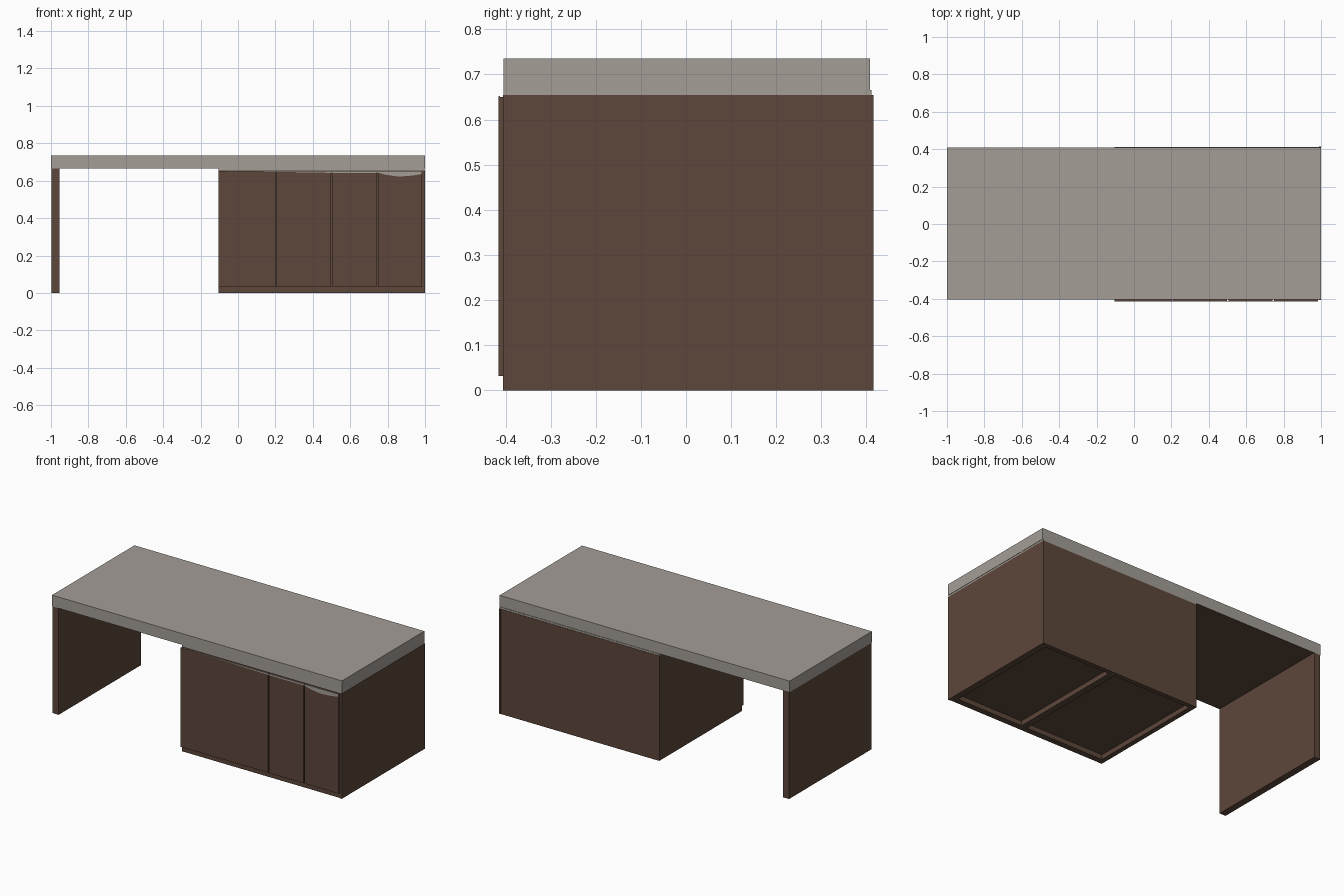
import bpy, bmesh

if "Cube" in bpy.data.objects:
    bpy.data.objects.remove(bpy.data.objects["Cube"])


def material(name, rgb):
    m = bpy.data.materials.new(name)
    m.diffuse_color = (*rgb, 1)
    m.use_nodes = True
    m.node_tree.nodes["Principled BSDF"].inputs["Base Color"].default_value = m.diffuse_color
    return m


brown = material("dark_brown_wood", (0.11, 0.063, 0.044))
grey = material("warm_grey_top", (0.37, 0.34, 0.305))


def finish(name, bm, mats):
    bmesh.ops.recalc_face_normals(bm, faces=bm.faces)
    me = bpy.data.meshes.new(name)
    bm.to_mesh(me)
    bm.free()
    for m in mats:
        me.materials.append(m)
    ob = bpy.data.objects.new(name, me)
    bpy.context.collection.objects.link(ob)
    return ob


def box(name, x, y, z, *mats):
    """Box from (min, max) ranges on each axis."""
    bm = bmesh.new()
    bmesh.ops.create_cube(bm, size=1)
    for v in bm.verts:
        v.co = [r[0] if c < 0 else r[1] for c, r in zip(v.co, (x, y, z))]
    return finish(name, bm, mats)


Y0, Y1 = -0.403, 0.41      # front and back of the panels
CX0, CX1 = -0.105, 0.998   # cabinet sides
ZT = 0.665                 # underside of the top

# Desk top: grey with a brown underside
top = box("desk_top", (-1, 1), (-0.404, 0.408), (ZT, 0.735), grey, brown)
for p in top.data.polygons:
    p.material_index = 1 if p.normal.z < -0.5 else 0

# Left leg panel
box("leg_panel", (-0.998, -0.955), (Y0, Y1), (0, ZT), brown)

# Cabinet body with a grey band under the top
box("cabinet_body", (CX0, CX1), (-0.4, 0.413), (0.03, 0.654), brown)
box("cabinet_top_band", (CX0, CX1), (-0.404, 0.411), (0.654, ZT), grey)
box("cabinet_right_side", (0.988, 1), (-0.405, 0.415), (0, 0.654), brown)

# Base frame, open underneath in two bays
ZB = (0, 0.03)
box("base_front_rail", (CX0, 0.988), (-0.402, -0.365), ZB, brown)
box("base_back_rail", (CX0, 0.988), (0.385, 0.413), ZB, brown)
for name, x0, x1 in (("left", CX0, -0.075), ("divider", 0.465, 0.505),
                     ("right", 0.96, 0.988)):
    box("base_" + name + "_rail", (x0, x1), (-0.365, 0.385), ZB, brown)

# Door fronts with narrow gaps between them
for i, xr in enumerate(((CX0, 0.204), (0.206, 0.496), (0.506, 0.741),
                        (0.748, 0.985))):
    box(f"door_{i + 1}", xr, (-0.415, -0.4), (0.032, 0.65), brown)

# Thin grey edge along the top of the fronts, dropping at the right end
outline = [(-0.1, 0.651), (0.2, 0.647), (0.5, 0.642), (0.75, 0.642),
           (0.8, 0.63), (0.86, 0.622), (0.93, 0.627), (0.985, 0.636),
           (0.985, 0.652)]
bm = bmesh.new()
face = bm.faces.new([bm.verts.new((x, -0.4155, z)) for x, z in outline])
ext = bmesh.ops.extrude_face_region(bm, geom=[face])
for v in ext["geom"]:
    if isinstance(v, bmesh.types.BMVert):
        v.co.y += 0.003
finish("front_grey_edge", bm, [grey])
